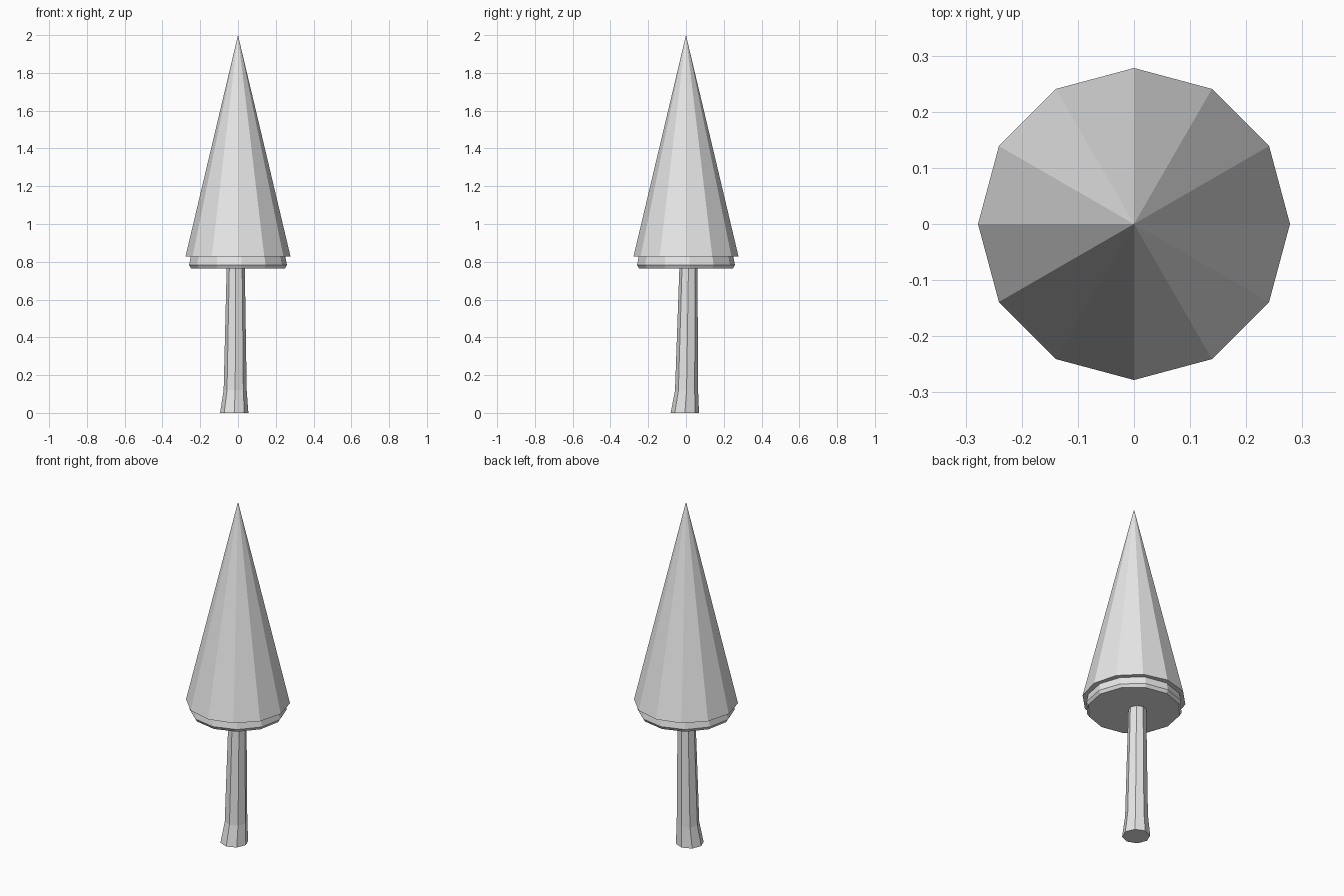
import bpy, bmesh
from math import sin, cos, radians, tau

cube = bpy.data.objects.get("Cube")
if cube:
    bpy.data.objects.remove(cube, do_unlink=True)

grey = bpy.data.materials.new("light_grey")
grey.use_nodes = True
colour = (0.8, 0.8, 0.8, 1)
grey.diffuse_color = colour
grey.node_tree.nodes["Principled BSDF"].inputs["Base Color"].default_value = colour


def loft(name, sides, sections, turn=0, tip=None):
    """Join polygon sections (x, y, z, radius), ending in a cap or a point."""
    bm = bmesh.new()
    rings = []
    for x, y, z, r in sections:
        angles = [tau * i / sides + radians(turn) for i in range(sides)]
        rings.append([bm.verts.new((x + r * cos(a), y + r * sin(a), z)) for a in angles])
    for low, high in zip(rings, rings[1:]):
        for i in range(sides):
            j = (i + 1) % sides
            bm.faces.new((low[i], low[j], high[j], high[i]))
    bm.faces.new(rings[0][::-1])
    if tip:
        point = bm.verts.new(tip)
        for i in range(sides):
            bm.faces.new((rings[-1][i], rings[-1][(i + 1) % sides], point))
    else:
        bm.faces.new(rings[-1])
    bmesh.ops.recalc_face_normals(bm, faces=bm.faces)
    mesh = bpy.data.meshes.new(name)
    bm.to_mesh(mesh)
    bm.free()
    mesh.materials.append(grey)
    obj = bpy.data.objects.new(name, mesh)
    bpy.context.collection.objects.link(obj)
    return obj


# Slightly leaning trunk with a flared foot
loft("trunk", 8, [(-0.02, -0.006, 0, 0.075), (-0.015, 0.003, 0.12, 0.061),
                  (-0.012, 0.013, 0.77, 0.048)])

# Bevelled skirt beneath the foliage
loft("lower_foliage", 12, [(0, 0, 0.765, 0.249), (0, 0, 0.783, 0.26),
                           (0, 0, 0.832, 0.25)], turn=4)

# Tall pointed foliage
loft("foliage_cone", 12, [(0, 0, 0.828, 0.278)], tip=(0, 0, 2))
